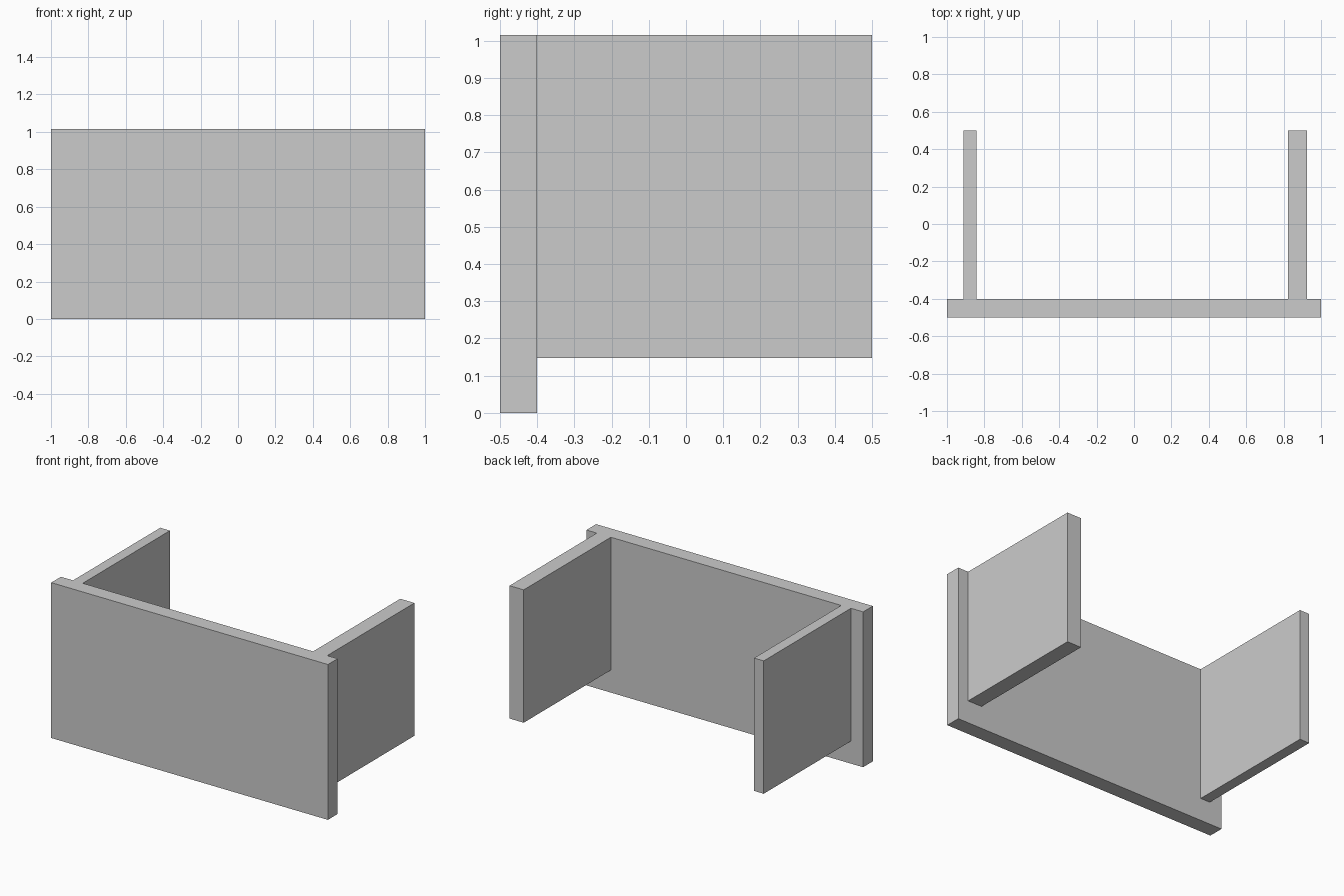
import bpy

if "Cube" in bpy.data.objects:
    bpy.data.objects.remove(bpy.data.objects["Cube"])


def box(name, x, y, z):
    """Add a box spanning the given (min, max) ranges."""
    spans = (x, y, z)
    bpy.ops.mesh.primitive_cube_add(size=1, location=[(a + b) / 2 for a, b in spans])
    obj = bpy.context.object
    obj.name = name
    obj.scale = [b - a for a, b in spans]
    bpy.ops.object.transform_apply(location=False, rotation=False, scale=True)
    return obj


TOP = 1.015
PANEL_BACK = -0.4

# Wide front panel standing on the floor
box("front_panel", (-1, 1), (-0.5, PANEL_BACK), (0, TOP))

# Raised side panels: the left one is thinner than the right
for name, x in (("left_side_panel", (-0.912, -0.842)),
                ("right_side_panel", (0.823, 0.925))):
    box(name, x, (PANEL_BACK, 0.5), (0.147, TOP))
